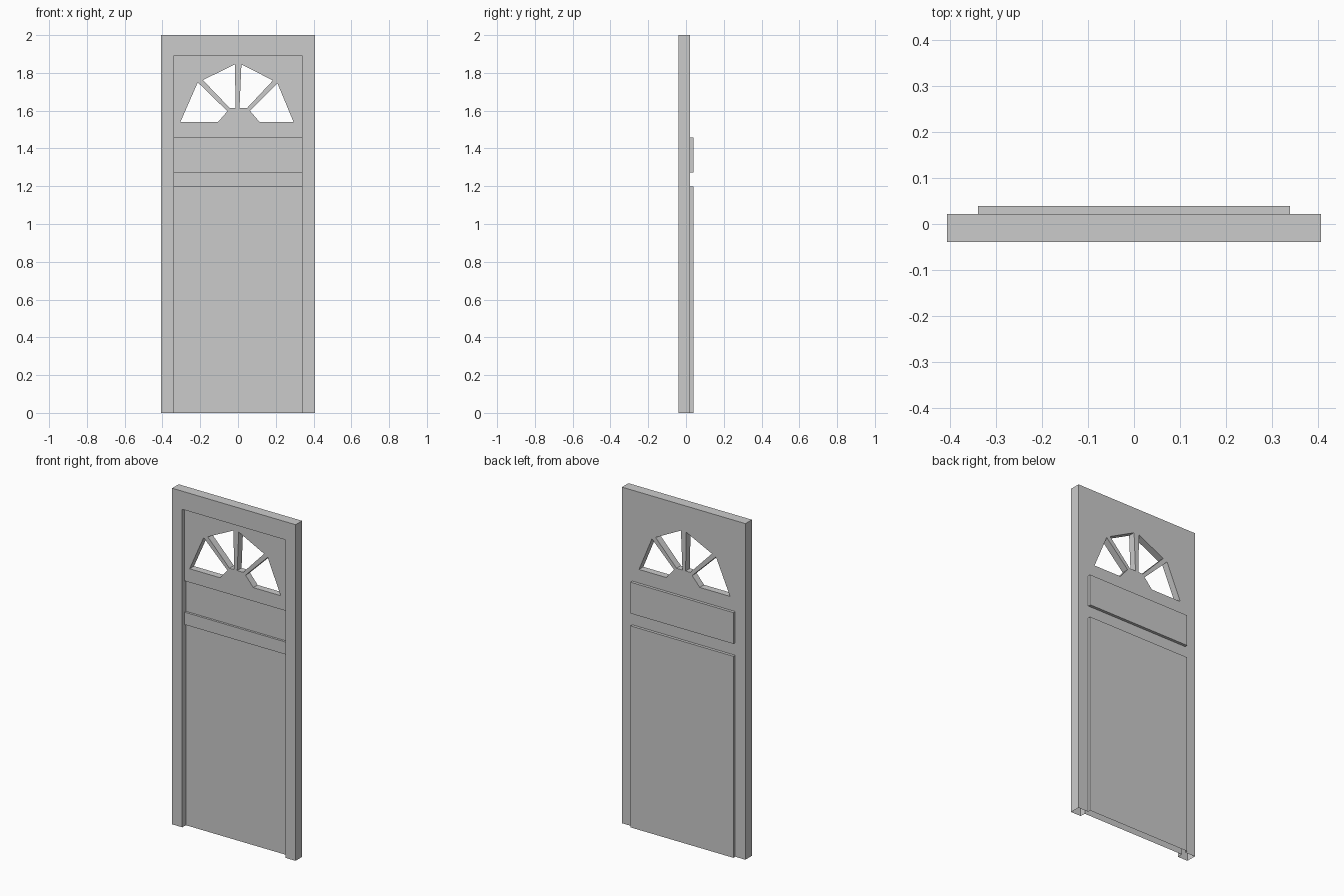
import bpy
import bmesh

if "Cube" in bpy.data.objects:
    bpy.data.objects.remove(bpy.data.objects["Cube"])

HALF_W = 0.4065
FRONT, BACK, BACK_PANEL = -0.039, 0.022, 0.039
RECESS_Y, POCKET_Y = -0.019, -0.006


def prism(name, outline, y0, y1):
    """Solid made by extruding an (x, z) outline from y0 to y1."""
    bm = bmesh.new()
    face = bm.faces.new([bm.verts.new((x, y0, z)) for x, z in outline])
    ext = bmesh.ops.extrude_face_region(bm, geom=[face])
    for v in ext["geom"]:
        if isinstance(v, bmesh.types.BMVert):
            v.co.y = y1
    bmesh.ops.recalc_face_normals(bm, faces=bm.faces)
    mesh = bpy.data.meshes.new(name)
    bm.to_mesh(mesh)
    bm.free()
    obj = bpy.data.objects.new(name, mesh)
    bpy.context.collection.objects.link(obj)
    return obj


def box(name, half_w, y0, y1, z0, z1):
    return prism(name, [(-half_w, z0), (half_w, z0), (half_w, z1), (-half_w, z1)], y0, y1)


def combine(target, tool, operation):
    """Apply a boolean and remove the helper."""
    mod = target.modifiers.new("bool", 'BOOLEAN')
    mod.operation, mod.solver, mod.object = operation, 'EXACT', tool
    bpy.context.view_layer.objects.active = target
    bpy.ops.object.modifier_apply(modifier=mod.name)
    bpy.data.objects.remove(tool)


# Door slab, run below the floor line so the bottom can be trimmed open
door = box("door", HALF_W, FRONT, BACK, -0.1, 2.0)

# Wide recess in the front
combine(door, box("recess", 0.34, -0.1, RECESS_Y, -0.2, 1.892), 'DIFFERENCE')

# Two panels: raised on the back, sunk on the front
for z0, z1 in [(-0.15, 1.199), (1.273, 1.459)]:
    combine(door, box("raised_panel", 0.339, 0.019, BACK_PANEL, z0, z1), 'UNION')
    combine(door, box("sunk_panel", 0.339, -0.03, POCKET_Y, z0, z1), 'DIFFERENCE')

# Fan window openings
panes = [
    [(-0.305, 1.54), (-0.213, 1.75), (-0.056, 1.597), (-0.106, 1.54)],
    [(-0.186, 1.762), (-0.016, 1.845), (-0.013, 1.613), (-0.043, 1.613)],
    [(0.018, 1.845), (0.185, 1.76), (0.047, 1.613), (0.008, 1.613)],
    [(0.294, 1.54), (0.209, 1.745), (0.063, 1.6), (0.114, 1.54)],
]
for pane in panes:
    combine(door, prism("pane", pane, -0.1, 0.1), 'DIFFERENCE')

# Trim at the floor, leaving the bottom open
bm = bmesh.new()
bm.from_mesh(door.data)
bmesh.ops.bisect_plane(bm, geom=bm.verts[:] + bm.edges[:] + bm.faces[:],
                       plane_co=(0, 0, 0), plane_no=(0, 0, 1), clear_inner=True)
bm.to_mesh(door.data)
bm.free()
